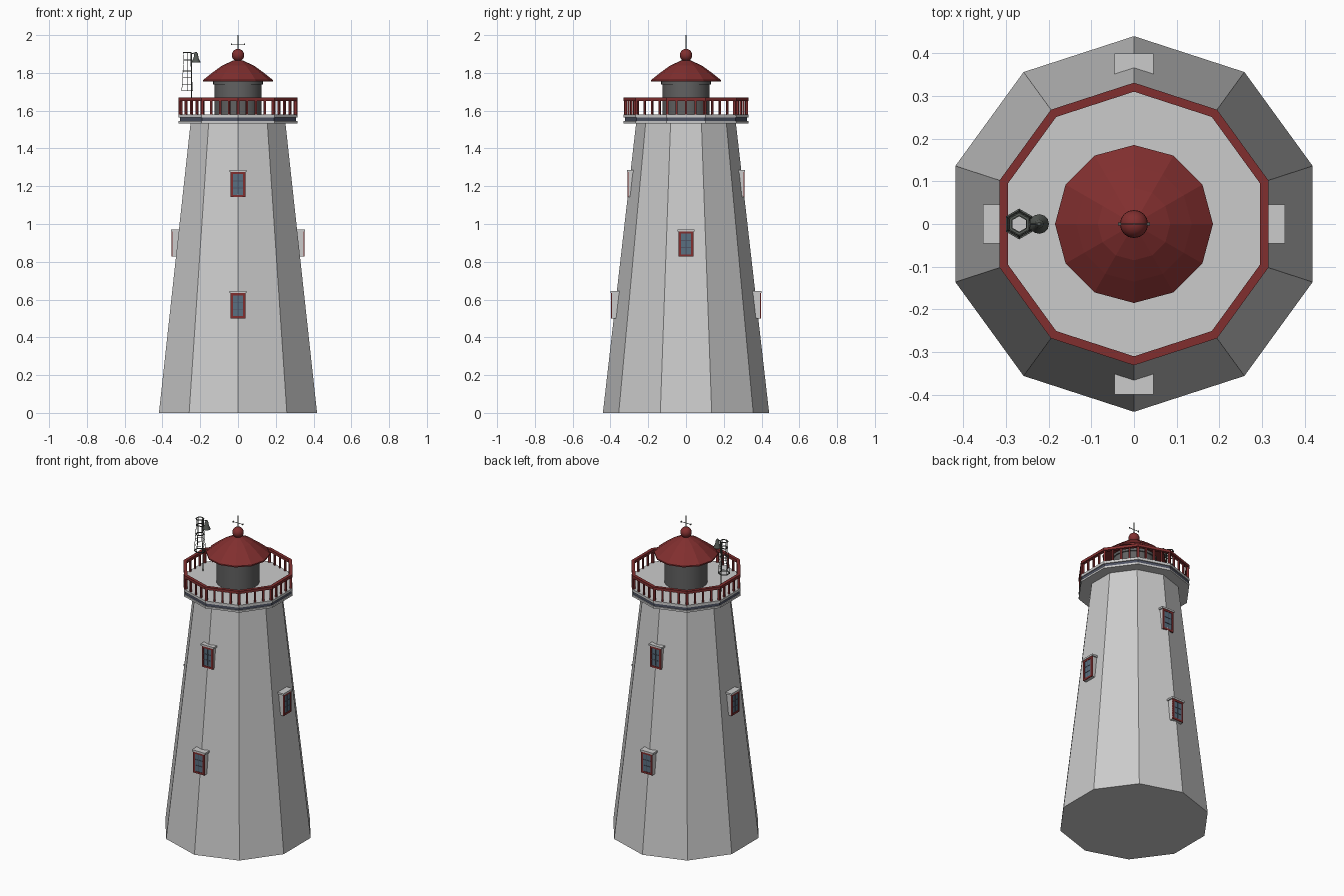
import bpy, bmesh, math
from mathutils import Matrix, Vector

if "Cube" in bpy.data.objects:
    bpy.data.objects.remove(bpy.data.objects["Cube"])


def mat(name, r, g, b):
    m = bpy.data.materials.new(name)
    m.diffuse_color = (r, g, b, 1)
    m.use_nodes = True
    m.node_tree.nodes["Principled BSDF"].inputs["Base Color"].default_value = m.diffuse_color
    return m


RED = mat("dark_red", 0.22, 0.028, 0.028)
DARK = mat("dark_grey", 0.12, 0.12, 0.12)
NAVY = mat("band_blue", 0.08, 0.09, 0.13)
GLASS = mat("glass_blue", 0.10, 0.16, 0.22)
PALE = mat("pale_grey", 0.62, 0.62, 0.65)
METAL = mat("metal", 0.09, 0.10, 0.09)


def finish(name, bm, material=None, smooth=False):
    bmesh.ops.recalc_face_normals(bm, faces=bm.faces)
    me = bpy.data.meshes.new(name)
    bm.to_mesh(me)
    bm.free()
    ob = bpy.data.objects.new(name, me)
    bpy.context.collection.objects.link(ob)
    if material:
        me.materials.append(material)
    if smooth:
        bpy.context.view_layer.objects.active = ob
        ob.select_set(True)
        bpy.ops.object.shade_smooth_by_angle(angle=math.radians(35))
        ob.select_set(False)
    return ob


def corner(n, i, r, z=0.0):
    a = math.pi / 2 + 2 * math.pi * i / n
    return Vector((r * math.cos(a), r * math.sin(a), z))


def add_lathe(bm, n, profile, centre=(0, 0, 0), closed=False):
    """Revolve (radius, z) points; closed loops the profile, else ends are capped."""
    c = Vector(centre)
    rings = [[bm.verts.new(corner(n, i, r, z) + c) for i in range(n)] for r, z in profile]
    pairs = list(zip(rings, rings[1:]))
    if closed:
        pairs.append((rings[-1], rings[0]))
    for a, b in pairs:
        for i in range(n):
            j = (i + 1) % n
            bm.faces.new((a[i], a[j], b[j], b[i]))
    if not closed:
        bm.faces.new(rings[0])
        bm.faces.new(rings[-1])


def lathe(name, n, profile, material=None, smooth=False, centre=(0, 0, 0), closed=False):
    bm = bmesh.new()
    add_lathe(bm, n, profile, centre, closed)
    return finish(name, bm, material, smooth)


def add_rod(bm, p, q, r, n=6):
    p, q = Vector(p), Vector(q)
    d = q - p
    m = Matrix.Translation((p + q) / 2) @ d.to_track_quat('Z', 'Y').to_matrix().to_4x4()
    bmesh.ops.create_cone(bm, cap_ends=True, segments=n, radius1=r, radius2=r,
                          depth=d.length, matrix=m)


def add_box(bm, lo, hi, m=Matrix()):
    lo, hi = Vector(lo), Vector(hi)
    s = hi - lo
    bmesh.ops.create_cube(bm, size=1, matrix=m @ Matrix.Translation((lo + hi) / 2)
                          @ Matrix.Diagonal((s.x, s.y, s.z, 1)))


# Ten-sided tapered tower
lathe("tower", 10, [(0.44, 0), (0.264, 1.535)])

# Gallery deck in three layers
lathe("deck_lower", 10, [(0.33, 1.533), (0.33, 1.545)], PALE)
lathe("deck_band", 10, [(0.324, 1.545), (0.324, 1.564)], NAVY)
lathe("deck_top", 10, [(0.33, 1.564), (0.33, 1.58)])

# Railing: ring rail, corner posts and balusters
lathe("hand_rail", 10, [(0.31, 1.652), (0.331, 1.652), (0.331, 1.669), (0.31, 1.669)],
      RED, closed=True)
bm = bmesh.new()
for i in range(10):
    a, b = corner(10, i, 0.32), corner(10, i + 1, 0.32)
    for k in range(4):
        p = a.lerp(b, k / 4)
        m = Matrix.Translation(p) @ Matrix.Rotation(math.atan2(b.y - a.y, b.x - a.x), 4, 'Z')
        w = 0.007 if k == 0 else 0.005
        add_box(bm, (-w, -w, 1.575), (w, w, 1.655), m)
finish("balusters", bm, RED)

# Lantern room
lathe("lantern_room", 32, [(0.125, 1.578), (0.125, 1.758)], DARK, smooth=True)
lathe("lantern_collar", 32, [(0.132, 1.738), (0.132, 1.758)], DARK, smooth=True)

# Twelve-sided domed roof, ball and spire
lathe("roof", 12, [(0.185, 1.754), (0.185, 1.762), (0.135, 1.802), (0.085, 1.838),
                   (0.025, 1.866)], RED)
bm = bmesh.new()
bmesh.ops.create_uvsphere(bm, u_segments=16, v_segments=10, radius=0.033,
                          matrix=Matrix.Translation((0, 0, 1.894)))
finish("roof_ball", bm, RED, smooth=True)
bm = bmesh.new()
add_rod(bm, (0, 0, 1.92), (0, 0, 2.0), 0.0025)
add_rod(bm, (-0.035, 0, 1.952), (0.035, 0, 1.952), 0.002)
for s in (-1, 1):
    add_box(bm, (s * 0.034 - 0.003, -0.003, 1.948), (s * 0.034 + 0.003, 0.003, 1.956))
finish("spire", bm, METAL)


# Windows: (turn in degrees, bottom z, distance of front from axis)
def window(name, turn, z, d):
    m = Matrix.Rotation(math.radians(turn), 4, 'Z')
    h, w = 0.137, 0.039
    bm = bmesh.new()
    add_box(bm, (-w, -d + 0.008, z), (w, -d + 0.09, z + h), m)
    add_box(bm, (-0.046, -d, z + h - 0.003), (0.046, -d + 0.09, z + h + 0.008), m)
    finish(name + "_surround", bm)
    bm = bmesh.new()
    f, b = -d + 0.003, -d + 0.010
    for s in (-1, 1):
        x = s * (w - 0.006)
        add_box(bm, (x - 0.006, f, z), (x + 0.006, b, z + h - 0.003), m)
    for zz in (z, z + h - 0.015):
        add_box(bm, (-w, f, zz), (w, b, zz + 0.012), m)
    finish(name + "_frame", bm, RED)
    bm = bmesh.new()
    add_box(bm, (-w + 0.01, -d + 0.006, z + 0.01), (w - 0.01, b, z + h - 0.012), m)
    finish(name + "_glass", bm, GLASS)
    bm = bmesh.new()
    for k in (1, 2):
        zz = z + 0.012 + k * (h - 0.027) / 3
        add_box(bm, (-w + 0.01, -d + 0.004, zz - 0.002), (w - 0.01, b, zz + 0.002), m)
    add_box(bm, (-0.0015, -d + 0.004, z + 0.01), (0.0015, b, z + h - 0.012), m)
    finish(name + "_bars", bm, NAVY)


for side, turn in (("front", 0), ("back", 180)):
    window(side + "_lower_window", turn, 0.50, 0.40)
    window(side + "_upper_window", turn, 1.142, 0.312)
for side, turn in (("right", 90), ("left", -90)):
    window(side + "_window", turn, 0.827, 0.354)

# Small lattice mast on a pole at the left of the gallery
C = Vector((-0.269, 0, 0))
levels = [(0.036, 1.705), (0.028, 1.81), (0.024, 1.868), (0.026, 1.908)]
bm = bmesh.new()
add_rod(bm, (-0.246, 0, 1.575), (-0.246, 0, 1.905), 0.003)
for r, z in levels:
    add_lathe(bm, 6, [(r - 0.006, z - 0.002), (r, z - 0.002), (r, z + 0.002),
                      (r - 0.006, z + 0.002)], C, closed=True)
for (r0, z0), (r1, z1) in zip(levels, levels[1:]):
    for i in range(6):
        add_rod(bm, corner(6, i, r0 - 0.003, z0) + C, corner(6, i, r1 - 0.003, z1) + C, 0.0015, 4)
for z, r in ((1.74, 0.034), (1.775, 0.031)):
    for i in range(6):
        add_rod(bm, corner(6, i, r - 0.003, z) + C, corner(6, i + 1, r - 0.003, z) + C, 0.0013, 4)
add_rod(bm, (-0.25, 0, 1.9), (-0.222, 0, 1.908), 0.0025)
finish("lattice_mast", bm, METAL)

# Bell hanging beside the mast
lathe("bell", 12, [(0.023, 1.856), (0.021, 1.863), (0.013, 1.88), (0.01, 1.9), (0.004, 1.91)],
      METAL, smooth=True, centre=(-0.222, 0, 0))
